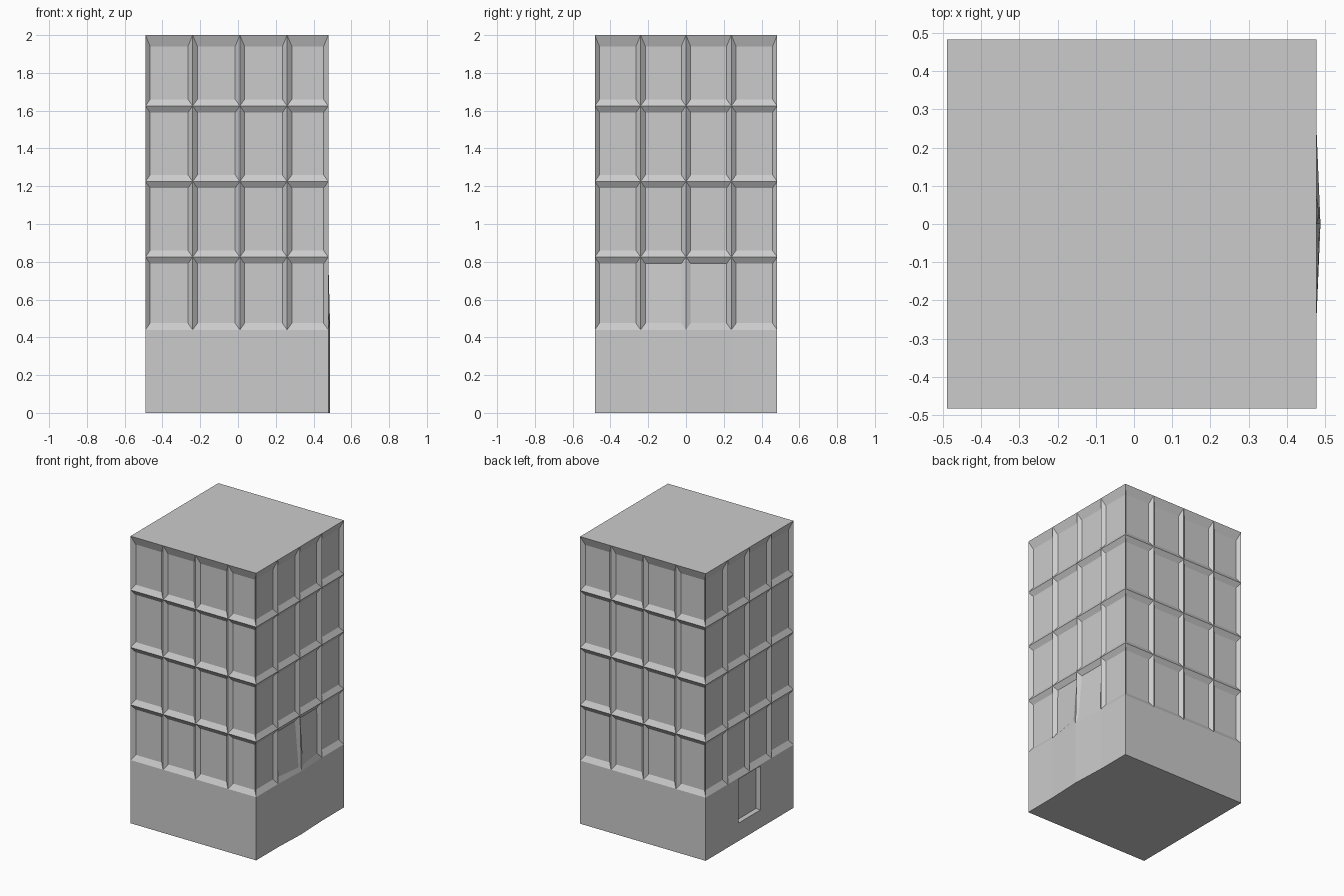
import bpy, bmesh

cube = bpy.data.objects.get("Cube")
if cube:
    bpy.data.objects.remove(cube, do_unlink=True)

X0, X1, Y = -0.49, 0.478, 0.483      # plan extents
BASE, TOP = 0.44, 2.0                # plain base height, roof height
DEPTH, SIDE, SILL = 0.022, 0.025, 0.035
LEVELS = [BASE, 0.825, 1.225, 1.625, TOP]

grey = bpy.data.materials.new("concrete_grey")
grey.use_nodes = True
colour = (0.6, 0.6, 0.6, 1)
grey.diffuse_color = colour
grey.node_tree.nodes["Principled BSDF"].inputs["Base Color"].default_value = colour

bm = bmesh.new()


def face(points):
    bm.faces.new([bm.verts.new(p) for p in points])


# Each side maps (along, height, depth inwards) to a point in space
def front(u, z, d):
    return (u, -Y + d, z)


def back(u, z, d):
    return (u, Y - d, z)


def west(u, z, d):
    return (X0 + d, u, z)


def east(u, z, d):
    # slight outward bulge at the middle of the lower wall
    if z < 0.6:
        d -= (0.01 + d) * max(0, 1 - abs(u) / 0.24)
    return (X1 - d, u, z)


def wall(side, us, zs, skip=None):
    """Flat wall patches, optionally leaving one opening."""
    for i in range(len(us) - 1):
        for j in range(len(zs) - 1):
            if (i, j) != skip:
                a, b, c, e = us[i], us[i + 1], zs[j], zs[j + 1]
                face([side(a, c, 0), side(b, c, 0), side(b, e, 0), side(a, e, 0)])


def recess(side, outer, inner, depth):
    """A sunken pane with four sloped or square reveals."""
    def ring(r, d):
        a, b, c, e = r
        return [side(a, c, d), side(b, c, d), side(b, e, d), side(a, e, d)]
    o, n = ring(outer, 0), ring(inner, depth)
    face(n)
    for k in range(4):
        m = (k + 1) % 4
        face([o[k], o[m], n[m], n[k]])


def windows(side, us):
    for a, b in zip(us, us[1:]):
        for c, e in zip(LEVELS, LEVELS[1:]):
            head = 0.06 if e == TOP else SILL
            recess(side, (a, b, c, e), (a + SIDE, b - SIDE, c + SILL, e - head), DEPTH)


# Four window grids
front_cols = [X0, -0.24, 0.01, 0.26, X1]
back_cols = [X0, -0.26, -0.01, 0.24, X1]
side_cols = [-Y, -0.24, 0, 0.24, Y]
for side, cols in ((front, front_cols), (back, back_cols), (east, side_cols), (west, side_cols)):
    windows(side, cols)

# Base walls, with a doorway on one side
wall(front, front_cols, [0, BASE])
wall(back, back_cols, [0, BASE])
wall(east, side_cols, [0, BASE])
wall(west, [-Y, -0.12, 0.12, Y], [0, 0.125, 0.43, BASE], skip=(1, 1))
door = (-0.12, 0.12, 0.125, 0.43)
recess(west, door, door, 0.035)

# Roof and floor
face([(X0, -Y, TOP), (X1, -Y, TOP), (X1, Y, TOP), (X0, Y, TOP)])
face([(X0, -Y, 0), (X0, Y, 0)] + [east(u, 0, 0) for u in reversed(side_cols)])

bmesh.ops.remove_doubles(bm, verts=bm.verts, dist=0.0005)
bmesh.ops.recalc_face_normals(bm, faces=bm.faces)

mesh = bpy.data.meshes.new("tower_block")
bm.to_mesh(mesh)
bm.free()
mesh.materials.append(grey)
tower = bpy.data.objects.new("tower_block", mesh)
bpy.context.collection.objects.link(tower)
